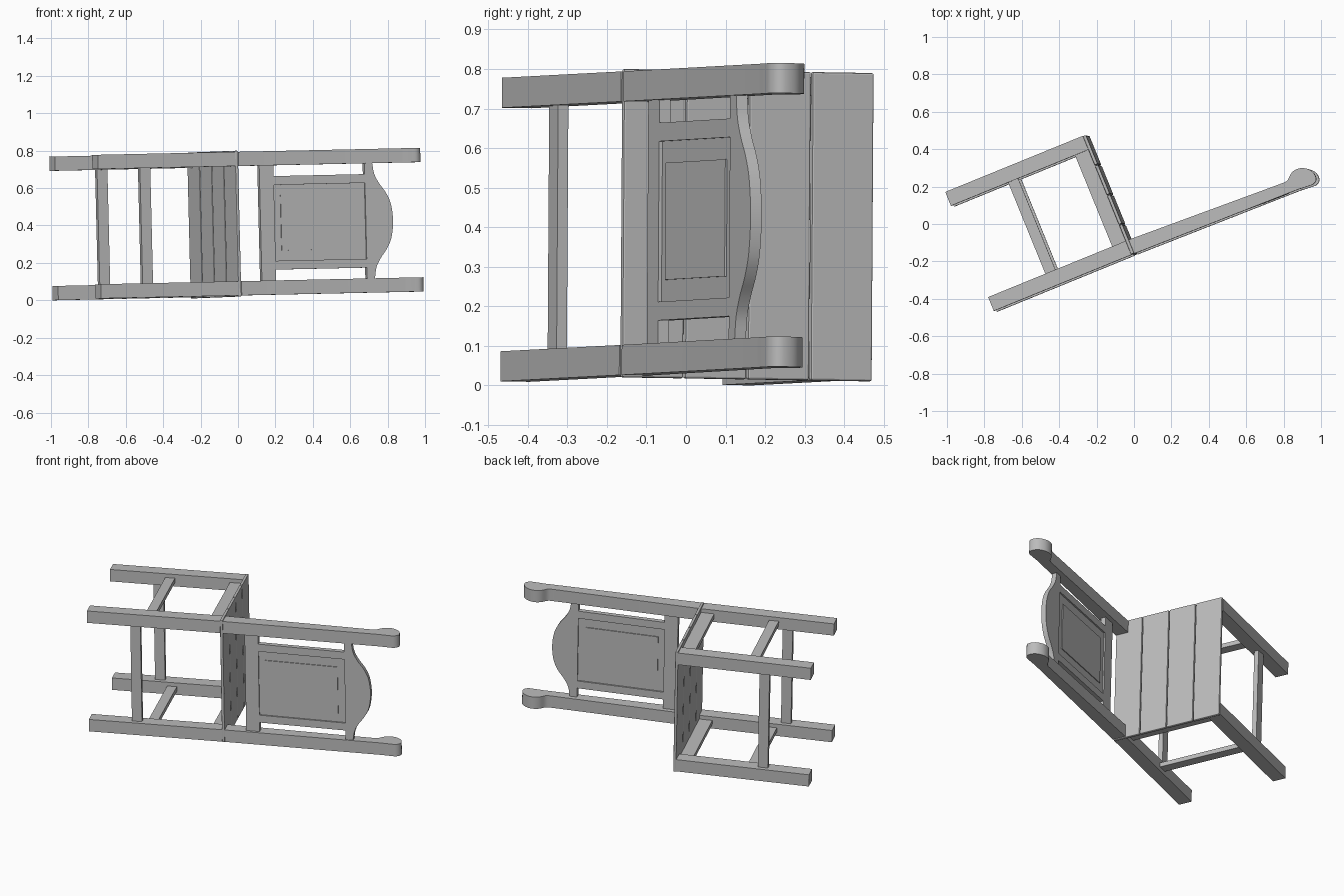
import bpy, bmesh, math
from mathutils import Matrix, Vector

if "Cube" in bpy.data.objects:
    bpy.data.objects.remove(bpy.data.objects["Cube"], do_unlink=True)

# One plain grey for the whole chair
grey = bpy.data.materials.new("plain_grey")
grey.use_nodes = True
grey.diffuse_color = (0.5, 0.5, 0.5, 1)
grey.node_tree.nodes["Principled BSDF"].inputs["Base Color"].default_value = (0.5, 0.5, 0.5, 1)

# Chair frame: X runs up the chair, Y towards its front, Z across it.
# The chair lies on its side, turned and slightly tipped.
turn = math.radians(22.2)
up = Vector((math.cos(turn), math.sin(turn), 0.02)).normalized()
front = Vector((-math.sin(turn), math.cos(turn), -0.015))
front = (front - up * front.dot(up)).normalized()
across = up.cross(front)
CHAIR = Matrix((up, front, across)).transposed().to_4x4()
CHAIR.translation = (0, -0.165, 0.41)
# The backrest panel leans a little backwards
BACK = CHAIR @ Matrix.Translation((0, 0.037, 0)) @ Matrix.Rotation(-0.035, 4, 'Z')

HALF = 0.384      # half the outer width
POST = 0.076      # post width across the chair
LEG = 0.08        # post depth front to back
LENGTH = 0.8      # leg length
DEPTH = 0.687     # seat depth


def finish(bm, name, frame, mirror=False, bevel=0, smooth=False):
    bmesh.ops.recalc_face_normals(bm, faces=bm.faces)
    mesh = bpy.data.meshes.new(name)
    bm.to_mesh(mesh)
    bm.free()
    mesh.materials.append(grey)
    obj = bpy.data.objects.new(name, mesh)
    bpy.context.collection.objects.link(obj)
    obj.matrix_world = frame
    if mirror:
        mod = obj.modifiers.new("mirror", 'MIRROR')
        mod.use_axis = (False, False, True)
    if bevel:
        mod = obj.modifiers.new("bevel", 'BEVEL')
        mod.width = bevel
        mod.segments = 2
    if smooth:
        bpy.ops.object.select_all(action='DESELECT')
        obj.select_set(True)
        bpy.context.view_layer.objects.active = obj
        bpy.ops.object.shade_smooth_by_angle(angle=math.radians(35))
    return obj


def prism(name, outline, offset, frame=CHAIR, **options):
    """Extrude a flat outline of 3D points along an offset."""
    bm = bmesh.new()
    face = bm.faces.new([bm.verts.new(p) for p in outline])
    grown = bmesh.ops.extrude_face_region(bm, geom=[face])
    moved = [g for g in grown["geom"] if isinstance(g, bmesh.types.BMVert)]
    bmesh.ops.translate(bm, verts=moved, vec=offset)
    return finish(bm, name, frame, **options)


def box(name, x, y, z, frame=CHAIR, **options):
    outline = [(x[0], y[0], z[0]), (x[1], y[0], z[0]), (x[1], y[1], z[0]), (x[0], y[1], z[0])]
    return prism(name, outline, (0, 0, z[1] - z[0]), frame, **options)


def spline(points, steps=5):
    """Smooth path through the given 2D points."""
    p = [Vector(q) for q in points]
    p = [2 * p[0] - p[1]] + p + [2 * p[-1] - p[-2]]
    path = []
    for a, b, c, d in zip(p, p[1:], p[2:], p[3:]):
        for i in range(steps):
            t = i / steps
            path.append(0.5 * (2 * b + (c - a) * t + (2 * a - 5 * b + 4 * c - d) * t * t
                               + (3 * b - a - 3 * c + d) * t ** 3))
    return path + [p[-2]]


side = (HALF - POST, HALF)
middle = HALF - POST / 2
thin = 0.014

# Legs
box("rear_legs", (-LENGTH, -0.004), (0, LEG), side, mirror=True)
box("front_legs", (-LENGTH, -0.004), (DEPTH - LEG, DEPTH), side, mirror=True)

# Seat planks
pitch = DEPTH / 4
for i in range(4):
    box(f"seat_plank_{i + 1}", (-0.006, 0.012), (i * pitch + 0.002, (i + 1) * pitch - 0.002),
        (-0.39, 0.39), bevel=0.005)

# Side rails and stretchers
between = (LEG, DEPTH - LEG)
strip = (middle - thin, middle + thin)
box("seat_side_rails", (-0.084, -0.004), between, strip, mirror=True)
box("side_stretchers", (-0.47, -0.412), between, strip, mirror=True)

# Cross stretchers
for name, y in (("rear_stretcher", LEG / 2), ("front_stretcher", DEPTH - LEG / 2)):
    box(name, (-0.548, -0.488), (y - thin, y + thin), (-side[0], side[0]))

# Back posts with a scroll at the top
scroll = spline([(0.87, 0.05), (0.915, 0.052), (0.95, 0.08), (0.985, 0.09), (1.025, 0.08),
                 (1.058, 0.048), (1.064, 0.005), (1.04, -0.017), (1.0, -0.017), (0.95, -0.013)])
outline = [(0.012, 0), (0.012, LEG)] + [tuple(q) for q in scroll]
prism("back_posts", [(x, y, side[0]) for x, y in outline], (0, 0, POST),
      mirror=True, smooth=True)

# Backrest frame
slab = (-0.015, 0.015)
box("back_lower_rail", (0.138, 0.219), slab, (-side[0], side[0]), BACK)
box("back_stiles", (0.219, 0.738), slab, (0.203, 0.25), BACK, mirror=True)

# Crest rail with a curved top
half_crest = [(0.308, 0.782), (0.25, 0.792), (0.2, 0.818), (0.15, 0.855), (0.09, 0.882), (0, 0.893)]
crest = spline(half_crest + [(-z, x) for z, x in reversed(half_crest[:-1])], 4)
outline = [(-side[0], 0.738), (side[0], 0.738)] + [tuple(q) for q in crest]
prism("crest_rail", [(x, slab[0], z) for z, x in outline], (0, slab[1] - slab[0], 0),
      BACK, smooth=True)

# Recessed panel with a raised field on both faces
box("back_panel", (0.219, 0.738), (-0.006, 0.006), (-0.203, 0.203), BACK)
box("back_panel_field", (0.257, 0.694), (-0.011, 0.011), (-0.148, 0.148), BACK)
